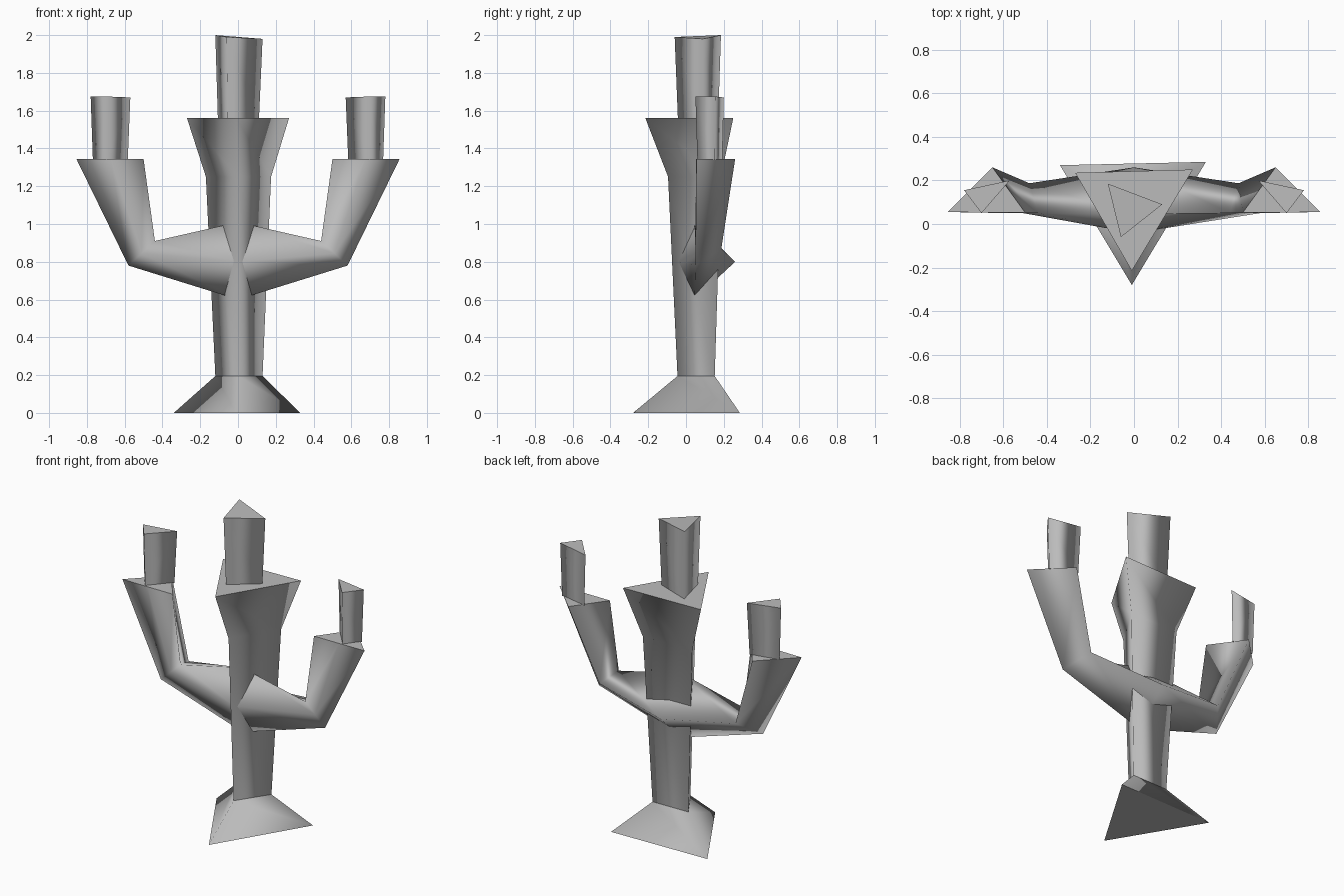
import bpy
import bmesh

cube = bpy.data.objects.get("Cube")
if cube:
    bpy.data.objects.remove(cube, do_unlink=True)

metal = bpy.data.materials.new("plain grey")
metal.use_nodes = True
grey = (0.5, 0.5, 0.5, 1)
metal.diffuse_color = grey
for node in metal.node_tree.nodes:
    if node.type == 'BSDF_PRINCIPLED':
        node.inputs["Base Color"].default_value = grey


def loft(name, rings):
    """Skin a row of equal-sized rings: smooth sides, flat sharp caps."""
    bm = bmesh.new()
    rows = [[bm.verts.new(p) for p in ring] for ring in rings]
    n = len(rows[0])
    for a, b in zip(rows, rows[1:]):
        for i in range(n):
            j = (i + 1) % n
            bm.faces.new((a[i], a[j], b[j], b[i])).smooth = True
    for row in (rows[0], rows[-1]):
        cap = bm.faces.new(row)
        for edge in cap.edges:
            edge.smooth = False
    bmesh.ops.recalc_face_normals(bm, faces=bm.faces)
    mesh = bpy.data.meshes.new(name)
    bm.to_mesh(mesh)
    bm.free()
    mesh.materials.append(metal)
    obj = bpy.data.objects.new(name, mesh)
    bpy.context.collection.objects.link(obj)
    return obj


def triangle(z, left, right, front):
    """Level three-sided ring from plan points."""
    return [(x, y, z) for x, y in (left, right, front)]


def mirrored(ring):
    return [(-x, y, z) for x, y, z in ring]


def candle(name, bottom_z, top, taper):
    """Three-sided candle, slightly narrower at its foot."""
    cx = sum(p[0] for p in top) / 3
    cy = sum(p[1] for p in top) / 3
    foot = [(cx + (x - cx) * taper, cy + (y - cy) * taper, bottom_z) for x, y, z in top]
    return loft(name, [foot, top])


# Foot and central stem with flared cup
neck = triangle(0.195, (-0.12, 0.148), (0.13, 0.152), (0, -0.045))
loft("base", [triangle(0, (-0.34, 0.27), (0.33, 0.285), (-0.01, -0.28)), neck])
loft("stem", [
    neck,
    triangle(1.25, (-0.17, 0.18), (0.175, 0.185), (0, -0.095)),
    triangle(1.56, (-0.27, 0.235), (0.27, 0.25), (-0.01, -0.215)),
])

# One continuous pair of arms: ring order is inner, front, outer, back
middle = [(0, 0.045, 1.01), (0, -0.042, 0.8), (0, 0.045, 0.6), (0, 0.26, 0.8)]
elbow = [(0.44, 0.05, 0.91), (0.51, 0.05, 0.845), (0.58, 0.05, 0.78), (0.48, 0.187, 0.87)]
tip = [(0.5, 0.053, 1.343), (0.675, 0.053, 1.343), (0.855, 0.055, 1.343), (0.65, 0.26, 1.343)]
loft("arms", [mirrored(tip), mirrored(elbow), middle, elbow, tip])

# Candles
candle("centre_candle", 1.555, [(-0.12, 0.185, 2.0), (0.13, 0.09, 1.98), (-0.06, -0.06, 1.99)], 0.87)
side = [(0.57, 0.2, 1.67), (0.78, 0.155, 1.675), (0.7, 0.05, 1.675)]
candle("left_candle", 1.34, side, 0.88)
candle("right_candle", 1.34, mirrored(side), 0.88)
